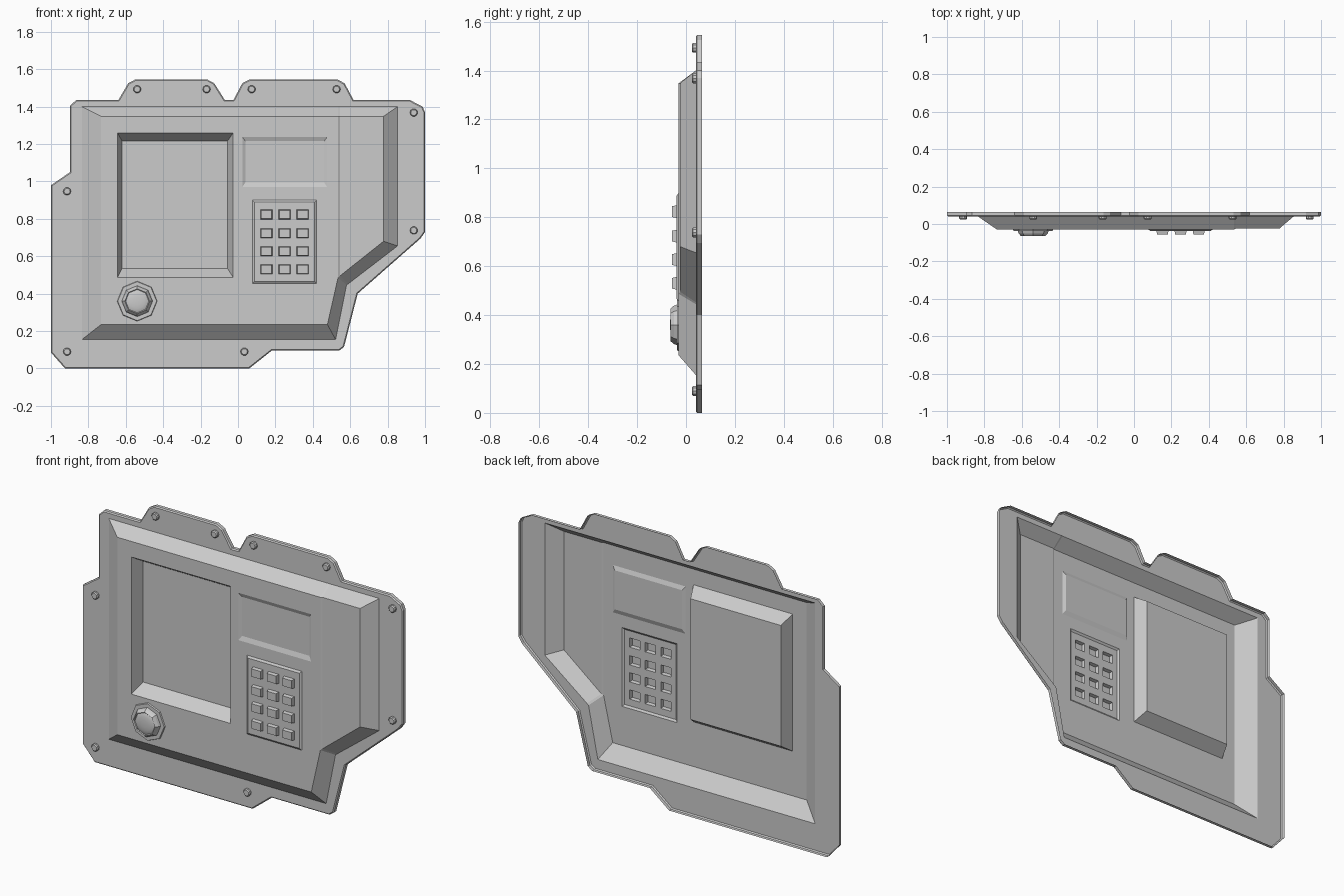
import bpy, bmesh, math
from mathutils import Vector

if "Cube" in bpy.data.objects:
    bpy.data.objects.remove(bpy.data.objects["Cube"])


def loop(bm, pts, y=None):
    """Closed ring of verts from (x, z) at depth y, or from (x, z, y)."""
    return [bm.verts.new((p[0], p[2] if y is None else y, p[1])) for p in pts]


def bridge(bm, a, b):
    for i in range(len(a)):
        j = (i + 1) % len(a)
        bm.faces.new((a[i], a[j], b[j], b[i]))


def fill(bm, *loops):
    """Flat fill between the first loop and any hole loops."""
    edges = []
    for l in loops:
        for i, v in enumerate(l):
            w = l[(i + 1) % len(l)]
            edges.append(bm.edges.get((v, w)) or bm.edges.new((v, w)))
    bmesh.ops.triangle_fill(bm, use_beauty=True, edges=edges, normal=(0, -1, 0))


def finish(bm, name, smooth=False):
    bmesh.ops.recalc_face_normals(bm, faces=bm.faces)
    if sum(f.normal.y * f.calc_area() for f in bm.faces) > 0:
        bmesh.ops.reverse_faces(bm, faces=bm.faces)
    for f in bm.faces:
        f.smooth = smooth
    me = bpy.data.meshes.new(name)
    bm.to_mesh(me)
    bm.free()
    ob = bpy.data.objects.new(name, me)
    bpy.context.collection.objects.link(ob)
    return ob


def rect(x0, x1, z0, z1):
    return [(x0, z0), (x1, z0), (x1, z1), (x0, z1)]


def ngon(cx, cz, r, n):
    return [(cx + r * math.cos(2 * math.pi * i / n),
             cz + r * math.sin(2 * math.pi * i / n)) for i in range(n)]


def inset(pts, d):
    """Mitred inward offset of a clockwise outline."""
    out = []
    for i, p in enumerate(pts):
        p, a, b = Vector(p), Vector(pts[i - 1]), Vector(pts[(i + 1) % len(pts)])
        u, v = (p - a).normalized(), (b - p).normalized()
        n1, n2 = Vector((u.y, -u.x)), Vector((v.y, -v.x))
        out.append(tuple(p + (n1 + n2) * d / (1 + n1.dot(n2))))
    return out


def stack(name, rings, cap=True, smooth=False):
    """Skin consecutive (points, y) rings, closing the last one."""
    bm = bmesh.new()
    ls = [loop(bm, p, y) for p, y in rings]
    for a, b in zip(ls, ls[1:]):
        bridge(bm, a, b)
    if cap:
        bm.faces.new(ls[-1])
    return finish(bm, name, smooth)


PLATE, FACE, STEP, BACK = 0.04, -0.03, -0.024, 0.065

outline = [(-.925, 0), (-1, .085), (-1, .98), (-.898, 1.05), (-.898, 1.405),
           (-.866, 1.435), (-.64, 1.435), (-.587, 1.525), (-.55, 1.545),
           (-.164, 1.545), (-.127, 1.525), (-.07, 1.435), (-.025, 1.435),
           (.023, 1.525), (.06, 1.545), (.532, 1.545), (.57, 1.525),
           (.618, 1.435), (.92, 1.435), (.987, 1.4), (1, 1.37), (1, .73),
           (.976, .695), (.64, .4), (.567, .115), (.54, .095), (.18, .095),
           (.06, 0)]
base = [(-.834, 1.4), (.535, 1.4), (.545, 1.4), (.853, 1.4), (.853, .655),
        (.59, .453), (.58, .445), (.522, .155), (-.834, .155)]
top = [(-.732, 1.348, FACE), (.535, 1.348, FACE), (.545, 1.348, STEP),
       (.778, 1.348, STEP), (.778, .68, STEP), (.545, .495, STEP),
       (.535, .487, FACE), (.478, .235, FACE), (-.732, .235, FACE)]
screen = rect(-.644, -.026, .487, 1.26)
display = rect(.023, .477, .97, 1.237)
keypad = rect(.077, .42, .455, .9)

# housing shell: back lip, bevelled flange, sloped walls and stepped face
bm = bmesh.new()
lip, edge = loop(bm, outline, BACK), loop(bm, outline, PLATE + .006)
flange = loop(bm, inset(outline, .006), PLATE)
b, t = loop(bm, base, PLATE), loop(bm, top)
bridge(bm, lip, edge)
bridge(bm, edge, flange)
fill(bm, flange, b)
bridge(bm, b, t)
fill(bm, [t[0], t[1], t[6], t[7], t[8]],
     *[loop(bm, r, FACE) for r in (screen, display, keypad)])
bm.faces.new((t[1], t[2], t[5], t[6]))
bm.faces.new(t[2:6])
finish(bm, "housing_shell")

# recessed screen and shallow display
stack("screen_recess", [(screen, FACE), (rect(-.62, -.056, .535, 1.216), PLATE)])
stack("display_recess", [(display, FACE), (rect(.04, .46, .995, 1.215), FACE + .009)])

# keypad: raised plate with 3 x 4 keys, hollow from behind
bm = bmesh.new()
k0, k1 = loop(bm, keypad, FACE), loop(bm, rect(.088, .409, .466, .889), -.038)
bridge(bm, k0, k1)
holes = []
for cx in (.152, .249, .346):
    for cz in (.530, .627, .723, .823):
        foot, tip = [loop(bm, rect(cx - w, cx + w, cz - h, cz + h), y)
                     for w, h, y in ((.032, .026, -.038), (.028, .022, -.057))]
        bridge(bm, foot, tip)
        bm.faces.new(tip)
        holes.append(foot)
fill(bm, k1, *holes)
finish(bm, "keypad")

# octagonal knob with smooth centre
kx, kz = -.539, .36
stack("knob_base", [(ngon(kx, kz, r, 8), y) for r, y in
                    ((.107, FACE), (.104, -.037))])
stack("knob_ring", [(ngon(kx, kz, r, 8), y) for r, y in
                    ((.083, -.036), (.078, -.05), (.066, -.064), (.062, -.06))], cap=False)
stack("knob_dome", [(ngon(kx, kz, r, 16), y) for r, y in
                    ((.066, -.054), (.056, -.059), (.04, -.063), (.02, -.0645), (.006, -.065))],
      smooth=True)

# flange bolts
bolts = [(-.539, 1.493), (-.168, 1.493), (.073, 1.493), (.527, 1.493), (.94, 1.368),
         (.94, .738), (-.914, .947), (-.914, .09), (.034, .09)]
for i, (x, z) in enumerate(bolts):
    stack(f"bolt_{i + 1}", [(ngon(x, z, r, 10), y) for r, y in
                            ((.021, PLATE), (.021, .029), (.016, .024))])
